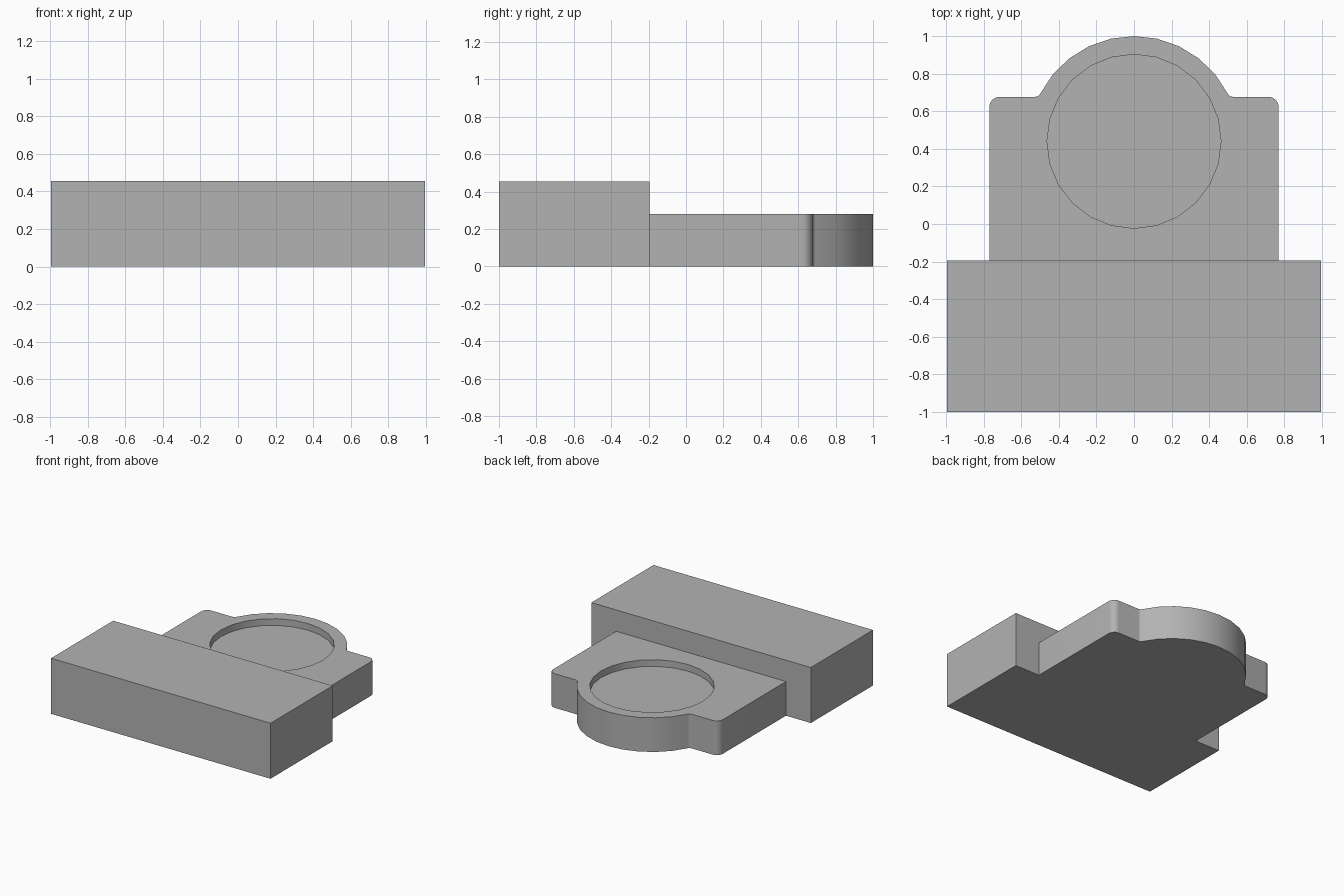
import bpy, bmesh
from math import sin, cos, pi, atan2, sqrt, radians

cube = bpy.data.objects.get("Cube")
if cube:
    bpy.data.objects.remove(cube, do_unlink=True)

grey = bpy.data.materials.new("plain_grey")
grey.use_nodes = True
colour = (0.45, 0.45, 0.45, 1)
grey.diffuse_color = colour
grey.node_tree.nodes["Principled BSDF"].inputs["Base Color"].default_value = colour


def arc(cx, cy, r, a0, a1, n):
    """Points along an arc, ends included."""
    steps = [a0 + (a1 - a0) * i / n for i in range(n + 1)]
    return [(cx + r * cos(a), cy + r * sin(a)) for a in steps]


def prism(name, outline, z0, z1):
    """Upright solid from a counter-clockwise outline."""
    bm = bmesh.new()
    face = bm.faces.new([bm.verts.new((x, y, z0)) for x, y in outline])
    top = bmesh.ops.extrude_face_region(bm, geom=[face], use_keep_orig=True)["geom"]
    bmesh.ops.translate(bm, vec=(0, 0, z1 - z0),
                        verts=[v for v in top if isinstance(v, bmesh.types.BMVert)])
    bmesh.ops.recalc_face_normals(bm, faces=bm.faces)
    mesh = bpy.data.meshes.new(name)
    bm.to_mesh(mesh)
    bm.free()
    mesh.materials.append(grey)
    obj = bpy.data.objects.new(name, mesh)
    bpy.context.collection.objects.link(obj)
    return obj


def combine(target, other, operation):
    """Apply a boolean and discard the helper."""
    mod = target.modifiers.new(operation, 'BOOLEAN')
    mod.operation, mod.object, mod.solver = operation, other, 'EXACT'
    bpy.context.view_layer.objects.active = target
    bpy.ops.object.modifier_apply(modifier=mod.name)
    bpy.data.objects.remove(other, do_unlink=True)


HALF, BLOCK_BACK, BLOCK_TOP = 0.995, -0.195, 0.455
PLATE_HALF, PLATE_BACK, PLATE_TOP = 0.77, 0.677, 0.28
RING_Y, RING_R, POCKET_R, POCKET_Z = 0.44, 0.56, 0.463, 0.225
CORNER, FILLET = 0.055, 0.03

# Tall front block
body = prism("stepped_body", [(-HALF, -1), (HALF, -1), (HALF, BLOCK_BACK), (-HALF, BLOCK_BACK)],
             0, BLOCK_TOP)

# Low plate: rounded corner, fillet into the round boss, then mirrored
fy = PLATE_BACK + FILLET
fx = sqrt((RING_R + FILLET) ** 2 - (fy - RING_Y) ** 2)
join = atan2(fy - RING_Y, fx)
right = [(PLATE_HALF, BLOCK_BACK - 0.3)]
right += arc(PLATE_HALF - CORNER, PLATE_BACK - CORNER, CORNER, 0, pi / 2, 6)
right += arc(fx, fy, FILLET, -pi / 2, join - pi, 4)
right += arc(0, RING_Y, RING_R, join, pi / 2, 5)[1:]
left = [(-x, y) for x, y in reversed(right[:-1])]
plate = prism("rear_plate", right + left, 0, PLATE_TOP)
combine(body, plate, 'UNION')

# Shallow round pocket
pocket = prism("pocket_cutter", arc(0, RING_Y, POCKET_R, 0, 2 * pi, 24)[:-1], POCKET_Z, 0.4)
pocket.hide_render = True
combine(body, pocket, 'DIFFERENCE')

# Merge flat regions, then smooth the curved walls
bm = bmesh.new()
bm.from_mesh(body.data)
bmesh.ops.remove_doubles(bm, verts=bm.verts, dist=0.0001)
bmesh.ops.dissolve_limit(bm, angle_limit=radians(1), verts=bm.verts, edges=bm.edges)
bm.to_mesh(body.data)
bm.free()
bpy.ops.object.select_all(action='DESELECT')
body.select_set(True)
bpy.context.view_layer.objects.active = body
bpy.ops.object.shade_smooth_by_angle(angle=radians(30))
